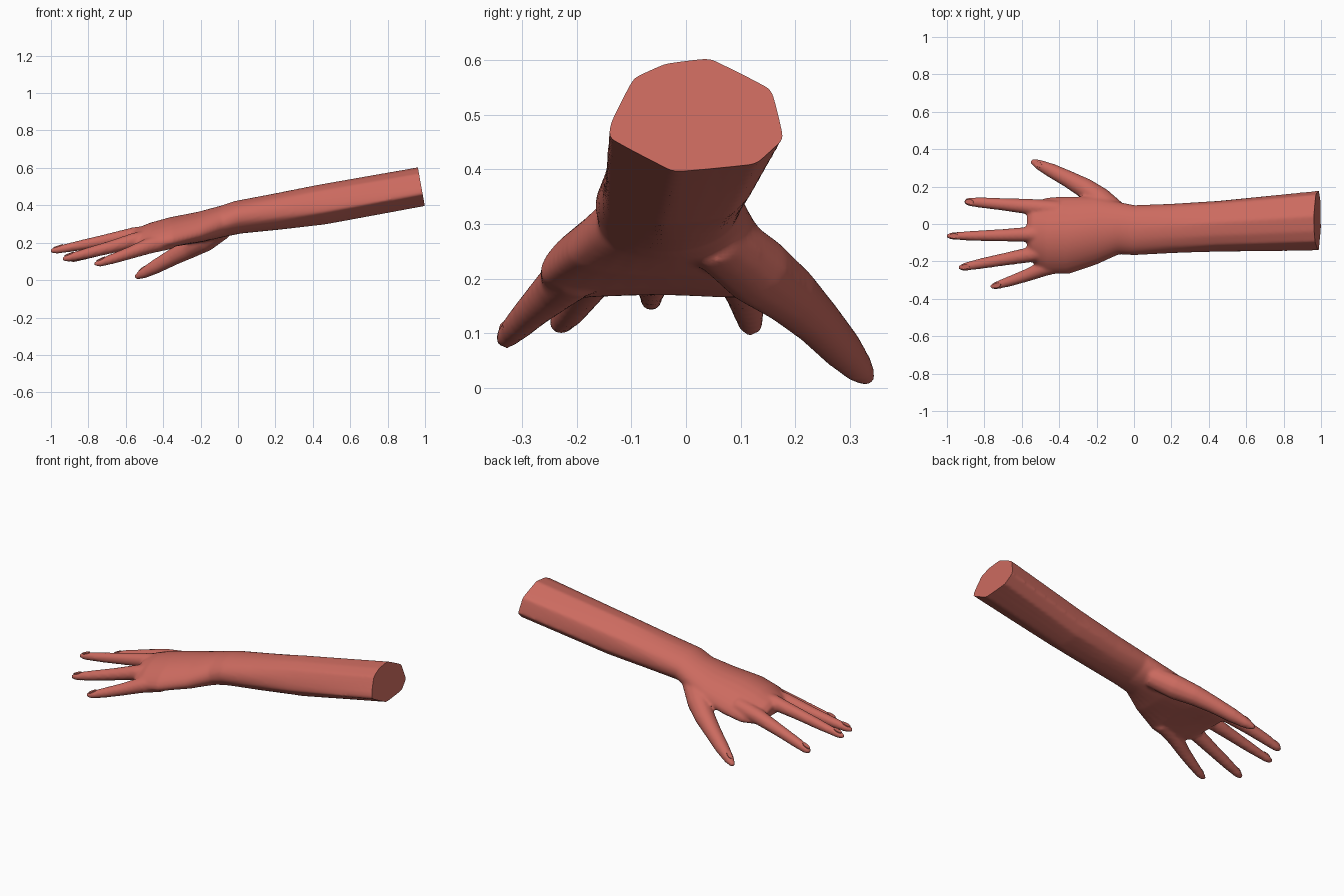
import bpy, bmesh, math
from mathutils import Vector

if "Cube" in bpy.data.objects:
    bpy.data.objects.remove(bpy.data.objects["Cube"])

skin = bpy.data.materials.new("skin_red")
skin.diffuse_color = (0.6, 0.145, 0.115, 1)
skin.use_nodes = True
skin.node_tree.nodes["Principled BSDF"].inputs["Base Color"].default_value = skin.diffuse_color


def loft(bm, rings):
    """Skin a list of closed rings and cap both ends."""
    vs = [[bm.verts.new(p) for p in r] for r in rings]
    n = len(vs[0])
    for a, b in zip(vs, vs[1:]):
        for i in range(n):
            bm.faces.new((a[i], a[(i + 1) % n], b[(i + 1) % n], b[i]))
    bm.faces.new(vs[0])
    bm.faces.new(vs[-1])


def tube(bm, path, sides=12):
    """Tapered finger along (x, y, z, radius) points."""
    pts = [Vector(p[:3]) for p in path]
    rings = []
    for i, p in enumerate(path):
        d = (pts[min(i + 1, len(pts) - 1)] - pts[max(i - 1, 0)]).normalized()
        u = d.cross(Vector((0, 0, 1))).normalized()
        w = u.cross(d)
        rings.append([pts[i] + p[3] * (u * math.cos(a) + w * math.sin(a))
                      for a in (math.tau * k / sides for k in range(sides))])
    loft(bm, rings)


def build(name, fill):
    me = bpy.data.meshes.new(name)
    bm = bmesh.new()
    fill(bm)
    bmesh.ops.recalc_face_normals(bm, faces=bm.faces)
    bm.to_mesh(me)
    bm.free()
    ob = bpy.data.objects.new(name, me)
    bpy.context.collection.objects.link(ob)
    me.materials.append(skin)
    return ob


# Angular forearm outline, which rounds off toward the hand
OUTLINE = [(1, -.45), (.86, .43), (.16, 1), (-.34, .9), (-.69, .65),
           (-.94, -.1), (-1, -.4), (-.25, -1.03), (.69, -.9)]
# x, centre y, centre z, half width, half height, roundness, droop of edges
SECTIONS = [(1.1, .024, .523, .167, .102, 0, 0),
            (.45, -.012, .405, .14, .106, .4, 0),
            (.2, -.024, .365, .134, .096, .8, 0),
            (0, -.033, .336, .134, .087, 1, 0),
            (-.08, -.022, .315, .14, .082, 1, .01),
            (-.2, -.035, .285, .182, .08, 1, .03),
            (-.35, -.06, .258, .208, .078, 1, .045),
            (-.46, -.062, .238, .205, .068, 1, .05),
            (-.54, -.045, .222, .165, .052, 1, .035),
            (-.57, -.04, .218, .11, .03, 1, .02)]


def arm_shape(bm):
    rings = []
    for x, yc, zc, hy, hz, rnd, droop in SECTIONS:
        ring = []
        for i, a in enumerate(OUTLINE):
            b = OUTLINE[(i + 1) % len(OUTLINE)]
            for k in range(4):
                p = Vector(a).lerp(Vector(b), k / 4)
                p = p.lerp(p.normalized(), rnd)
                ring.append((x - .18 * hz * p.y, yc + hy * p.x,
                             zc + hz * p.y - droop * p.x ** 2))
        rings.append(ring)
    loft(bm, rings)


# Fingers from the palm to the tip
FINGERS = {
    "thumb": [(-.08, .05, .28, .06), (-.18, .13, .215, .066),
              (-.26, .19, .17, .056), (-.35, .24, .122, .046),
              (-.44, .285, .072, .039), (-.51, .318, .034, .028),
              (-.55, .336, .014, .013)],
    "index_finger": [(-.4, .075, .235, .05), (-.55, .092, .212, .043),
                     (-.7, .105, .172, .034), (-.82, .115, .138, .029),
                     (-.885, .119, .116, .023), (-.907, .12, .11, .012)],
    "middle_finger": [(-.4, -.04, .25, .05), (-.55, -.055, .243, .042),
                      (-.7, -.06, .214, .034), (-.85, -.063, .184, .028),
                      (-.97, -.064, .161, .021), (-1.003, -.064, .155, .011)],
    "ring_finger": [(-.4, -.13, .235, .05), (-.55, -.163, .213, .042),
                    (-.7, -.19, .171, .034), (-.82, -.212, .14, .029),
                    (-.91, -.23, .118, .022), (-.938, -.235, .111, .011)],
    "little_finger": [(-.36, -.2, .215, .05), (-.48, -.237, .182, .043),
                      (-.58, -.277, .145, .034), (-.67, -.308, .114, .028),
                      (-.74, -.33, .091, .021), (-.768, -.337, .084, .011)],
}

# Merge arm, palm and fingers into one skin
parts = [build("arm", arm_shape)]
for name, path in FINGERS.items():
    parts.append(build(name, lambda bm: tube(bm, path)))
bpy.ops.object.select_all(action='DESELECT')
for ob in parts:
    ob.select_set(True)
arm = parts[0]
bpy.context.view_layer.objects.active = arm
bpy.ops.object.join()
mod = arm.modifiers.new("skin", 'REMESH')
mod.mode = 'VOXEL'
mod.voxel_size = .008
bpy.ops.object.modifier_apply(modifier=mod.name)

# Soften the joins, then cut the flat end of the forearm
bm = bmesh.new()
bm.from_mesh(arm.data)
for _ in range(5):
    bmesh.ops.smooth_vert(bm, verts=bm.verts, factor=.5,
                          use_axis_x=True, use_axis_y=True, use_axis_z=True)
cut = bmesh.ops.bisect_plane(bm, geom=bm.verts[:] + bm.edges[:] + bm.faces[:],
                             plane_co=(.98, 0, .5), plane_no=(1, 0, .18),
                             clear_outer=True)
edges = [e for e in cut["geom_cut"] if isinstance(e, bmesh.types.BMEdge)]
bmesh.ops.contextual_create(bm, geom=edges)
bmesh.ops.recalc_face_normals(bm, faces=bm.faces)
for f in bm.faces:
    f.material_index = 0
bm.to_mesh(arm.data)
bm.free()
arm.name = "arm_and_hand"
if not arm.data.materials:
    arm.data.materials.append(skin)
bpy.ops.object.shade_smooth_by_angle(angle=math.radians(40))

# Thin fingernails lying on the finger tips
for name, path in FINGERS.items():
    a, b = Vector(path[-3][:3]), Vector(path[-2][:3])
    d = (b - a).normalized()
    side = d.cross(Vector((0, 0, 1))).normalized()
    up = side.cross(d)
    c = b - d * .012 + up * (path[-2][3] * .93)

    def nail(bm):
        loft(bm, [[c + up * (h - .18 * .02 * math.cos(t)) + d * .026 * math.cos(t)
                   + side * .013 * math.sin(t)
                   for t in (math.tau * k / 12 for k in range(12))]
                  for h in (-.004, .002)])
    build(name + "_nail", nail)
